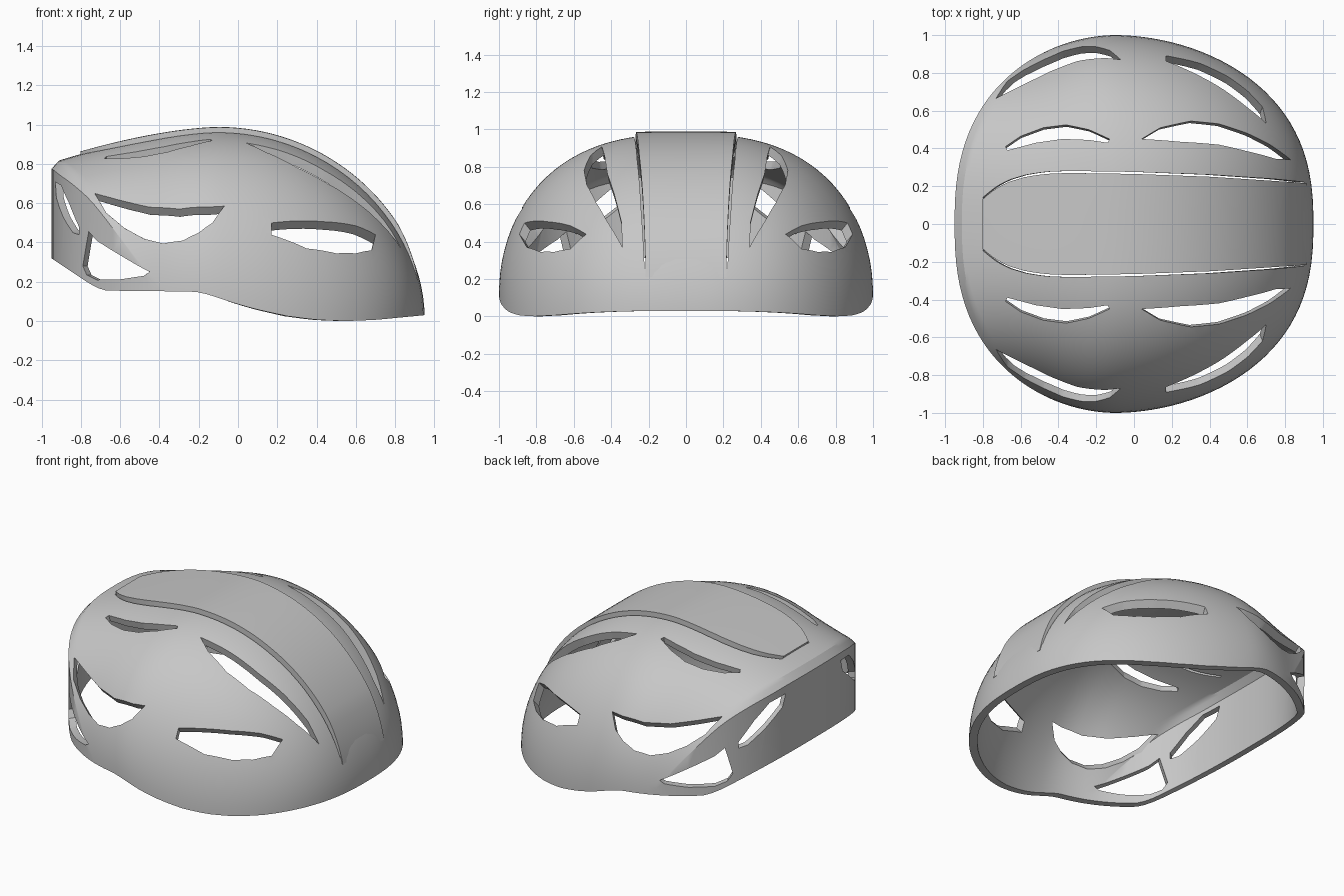
import bpy, bmesh
from math import sin, cos, asin, pi
from mathutils import Vector

if "Cube" in bpy.data.objects:
    bpy.data.objects.remove(bpy.data.objects["Cube"])

grey = bpy.data.materials.new("plain_grey")
grey.use_nodes = True
GREY = (0.57, 0.57, 0.57, 1)
grey.diffuse_color = GREY
grey.node_tree.nodes["Principled BSDF"].inputs["Base Color"].default_value = GREY


# --- shape functions -------------------------------------------------
def interp(pts, x):
    if x <= pts[0][0]:
        return pts[0][1]
    for (x0, y0), (x1, y1) in zip(pts, pts[1:]):
        if x <= x1:
            return y0 + (y1 - y0) * (x - x0) / (x1 - x0)
    return pts[-1][1]


RIM = [(-.95, .32), (-.77, .2), (-.72, .17), (-.67, .155), (-.22, .15), (-.15, .135),
       (0, .085), (.1, .058), (.25, .025), (.4, .006), (.55, 0), (.7, .006), (.95, .03)]
PANEL = [(-.8, .13), (-.74, .18), (-.67, .22), (-.57, .25), (-.47, .265), (-.35, .27),
         (0, .265), (.4, .25), (.93, .215)]
PLAN_X, PLAN_Y = 1.9, 2.5      # roundness of the outline seen from above
ARCH_Y, ARCH_Z = 2.6, 2.0      # roundness of the cross-section


def span(x):
    """Distance from the crown, 0 at the widest point and 1 at either end."""
    return min(1, (x + .1) / 1.05 if x > -.1 else (-.1 - x) / .85)


def plan(x):
    return (1 - span(x) ** PLAN_X) ** (1 / PLAN_Y)


def crown(x):
    u = span(x)
    return .03 + .945 * (1 - u * u) ** .54 if x > -.1 else .975 - .17 * u ** 1.6


def width(x):
    d = -.42 - x
    return plan(x) if d < 0 else max(plan(x), .935 - .38 * d + .42 * d * d)


def base(x):
    return min(.15, interp(RIM, x))


def dome(x, y):
    k = min(1, abs(y) / max(width(x), 1e-5))
    return base(x) + (crown(x) - base(x)) * (1 - k ** ARCH_Y) ** (1 / ARCH_Z)


def side_y(x, z):
    v = max(0, min(1, (z - base(x)) / (crown(x) - base(x))))
    return min(plan(x), width(x) * (1 - v ** ARCH_Z) ** (1 / ARCH_Y))


def normal(x, y):
    e = .004
    return Vector(((dome(x - e, y) - dome(x + e, y)) / (2 * e),
                   (dome(x, y - e) - dome(x, y + e)) / (2 * e), 1)).normalized()


# --- mesh helpers ----------------------------------------------------
def make(name, rings):
    """Skin a list of closed rings and cap both ends."""
    bm = bmesh.new()
    rows = [[bm.verts.new(p) for p in r] for r in rings]
    n = len(rows[0])
    for a, b in zip(rows, rows[1:]):
        for i in range(n):
            j = (i + 1) % n
            bm.faces.new((a[i], a[j], b[j], b[i]))
    caps = [bm.faces.new(rows[0]), bm.faces.new(rows[-1])]
    bmesh.ops.triangulate(bm, faces=caps)
    bmesh.ops.recalc_face_normals(bm, faces=bm.faces)
    me = bpy.data.meshes.new(name)
    bm.to_mesh(me)
    bm.free()
    ob = bpy.data.objects.new(name, me)
    bpy.context.collection.objects.link(ob)
    me.materials.append(grey)
    return ob


def activate(ob):
    bpy.ops.object.select_all(action='DESELECT')
    ob.select_set(True)
    bpy.context.view_layer.objects.active = ob


# --- shell: outer dome and band, flat rim, then the inner skin ---------
SEG, RINGS, INNER = 112, 26, .953
outline = []
for i in range(SEG):
    t = 2 * pi * (i + .5) / SEG
    c, s = cos(t), sin(t)
    px = abs(c) ** (2 / PLAN_X) * (1.05 if c > 0 else -.85)
    py = abs(s) ** (2 / PLAN_Y) * (1 if s > 0 else -1)
    outline.append((px, py, interp(RIM, px - .1)))

outer, inner = [], []
for r in range(1, RINGS + 1):
    s = sin(pi / 2 * r / RINGS)
    out_ring, in_ring = [], []
    for px, py, rim in outline:
        x, y = -.1 + px * s, py * s
        soft = .03 * max(0, (s - .955) / .045) * max(0, min(1, (-.75 - x) / .15))
        z = max(dome(x, y) - soft, rim + .004 if r == RINGS else 0)
        out_ring.append((x, y, z))
        floor = rim * s
        in_ring.append((-.1 + px * s * INNER, y * INNER, floor + (z - floor) * INNER))
    outer.append(out_ring)
    inner.append(in_ring)
for skin, k in ((outer, 1), (inner, INNER)):
    skin.append([(-.1 + px * k, py * k, rim) for px, py, rim in outline])
shell = make("helmet_shell", outer + inner[::-1])

# --- vents: outlines on the surface, pushed through along a direction --
SIDE_VENTS = [  # x, z
    ("side_rear_vent", (-.1, .62, .78),
     [(-.73, .65), (-.6, .615), (-.45, .58), (-.3, .57), (-.15, .58), (-.07, .585), (-.13, .5),
      (-.2, .45), (-.28, .41), (-.38, .395), (-.48, .42), (-.58, .475), (-.67, .55)]),
    ("side_front_vent", (.22, .6, .76),
     [(.17, .5), (.3, .51), (.45, .505), (.6, .485), (.7, .44), (.68, .36),
      (.6, .345), (.5, .345), (.35, .37), (.17, .44)]),
    ("lower_rear_vent", (-.5, .85, 0),
     [(-.76, .455), (-.72, .41), (-.6, .335), (-.45, .25), (-.48, .23), (-.6, .212),
      (-.72, .21), (-.77, .235), (-.79, .28), (-.775, .37)]),
    ("back_vent", (-.85, .5, 0),
     [(-.93, .71), (-.9, .69), (-.86, .6), (-.81, .48), (-.81, .44), (-.84, .45),
      (-.89, .53), (-.925, .63)]),
]
TOP_VENTS = [  # x, y
    ("crown_front_vent", (.15, .2, .95),
     [(.04, .45), (.14, .51), (.3, .545), (.45, .53), (.6, .48), (.72, .42), (.83, .34),
      (.75, .345), (.6, .385), (.45, .42), (.25, .435)]),
    ("crown_rear_vent", (-.08, .22, .97),
     [(-.68, .41), (-.6, .465), (-.48, .51), (-.36, .525), (-.24, .5), (-.13, .45),
      (-.14, .43), (-.24, .445), (-.38, .45), (-.52, .43), (-.67, .39)]),
]
vents = [(n, d, [(x, side_y(x, z), z) for x, z in pts]) for n, d, pts in SIDE_VENTS]
vents += [(n, d, [(x, y, dome(x, y)) for x, y in pts]) for n, d, pts in TOP_VENTS]

cutters = []
for side in (1, -1):
    flip = Vector((1, side, 1))
    for name, d, pts in vents:
        d = Vector(d).normalized()
        loops = [[(Vector(p) + d * k) * flip for p in pts] for k in (.14, -.14)]
        cutters.append(make(name + "_cutter", loops))

# --- raised centre panel and the slits along its edges ----------------
A0, A1, STEPS = asin(-.7 / 1.05), asin(.975), 48
stations = [-.1 + 1.05 * sin(A0 + (A1 - A0) * i / STEPS) for i in range(STEPS + 1)]
ACROSS = 12
panel_rings = []
for i, x in enumerate(stations):
    lift = .013 - .02 * max(0, (i / STEPS - .85) / .15)
    top, under = [], []
    for k in range(ACROSS + 1):
        y = (2 * k / ACROSS - 1) * interp(PANEL, x)
        p, n = Vector((x, y, dome(x, y * .4))), normal(x, 0)
        top.append(p + n * lift)
        under.append(p - n * .03)
    panel_rings.append(top + under[::-1])
panel = make("centre_panel", panel_rings)

for side in (1, -1):
    loops = []
    for i, x in enumerate(stations[:-2]):
        y0 = interp(PANEL, x) - .006
        y1 = y0 + .017 - .008 * max(0, (i / STEPS - .8) / .2)
        n = normal(x, y0)
        n.y = 0
        loops.append([Vector((x, side * y, dome(x, y))) + n * h
                      for y, h in ((y0, .08), (y1, .08), (y1, -.08), (y0, -.08))])
    cutters.append(make("panel_slit_cutter", loops))

activate(shell)
for c in cutters:
    c.hide_render = True
    cut = shell.modifiers.new("cut", 'BOOLEAN')
    cut.operation, cut.solver, cut.object = 'DIFFERENCE', 'EXACT', c
    bpy.ops.object.modifier_apply(modifier=cut.name)
    bpy.data.objects.remove(c)

# --- shading ----------------------------------------------------------
for ob in (shell, panel):
    activate(ob)
    bpy.ops.object.shade_smooth_by_angle(angle=.5)
